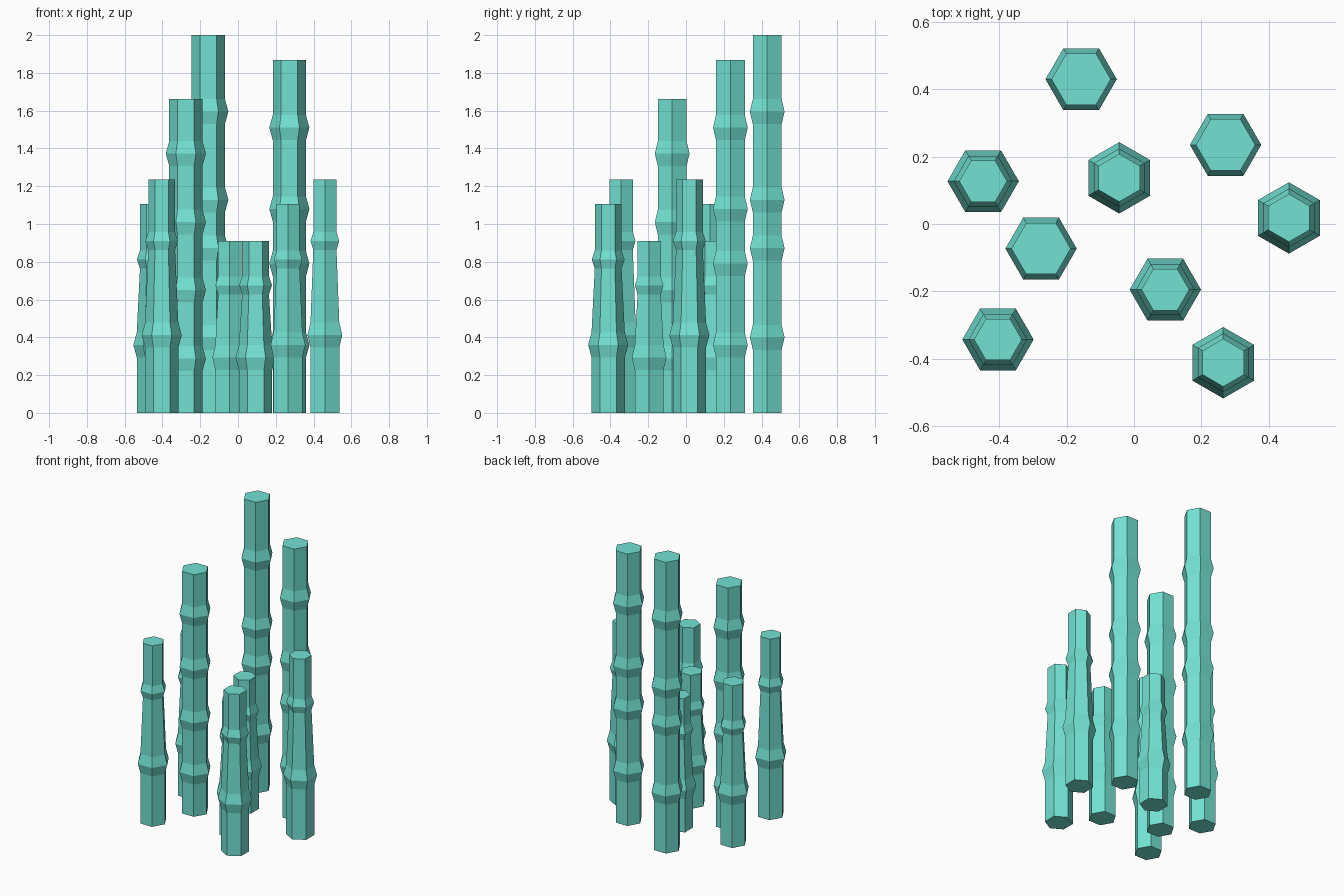
import bpy, bmesh
from math import cos, sin, radians

if "Cube" in bpy.data.objects:
    bpy.data.objects.remove(bpy.data.objects["Cube"])

mat = bpy.data.materials.new("teal")
mat.diffuse_color = (0.17, 0.76, 0.65, 1)
mat.use_nodes = True
mat.node_tree.nodes["Principled BSDF"].inputs["Base Color"].default_value = mat.diffuse_color

R_BODY, R_RING, H_RING = 0.088, 0.106, 0.066
R_TIP, R_TIP_RING, H_TIP_RING = 0.071, 0.087, 0.048


def stalk(name, x, y, turn, profile):
    """Hexagonal column lofted through (radius, z) levels."""
    bm = bmesh.new()
    loops = []
    for r, z in profile:
        angles = [radians(60 * i + turn) for i in range(6)]
        loops.append([bm.verts.new((r * cos(a), r * sin(a), z)) for a in angles])
    for low, up in zip(loops, loops[1:]):
        for i in range(6):
            j = (i + 1) % 6
            bm.faces.new((low[i], low[j], up[j], up[i]))
    bm.faces.new(loops[0][::-1])
    bm.faces.new(loops[-1])
    mesh = bpy.data.meshes.new(name)
    bm.to_mesh(mesh)
    bm.free()
    mesh.materials.append(mat)
    obj = bpy.data.objects.new(name, mesh)
    obj.location = (x, y, 0)
    bpy.context.collection.objects.link(obj)


def ring(z, body, bulge, half):
    return [(body, z - half), (bulge, z), (body, z + half)]


def tall_profile(height, nodes):
    p = [(R_BODY, 0)]
    for z in nodes:
        p += ring(z, R_BODY, R_RING, H_RING)
    return p + [(R_BODY, height)]


def short_profile(height, low, high):
    # The segment between the two rings tapers to the thin tip
    return ([(R_BODY, 0)] + ring(low, R_BODY, R_RING, H_RING)
            + ring(high, R_TIP, R_TIP_RING, H_TIP_RING) + [(R_TIP, height)])


# Tall straight stalks with four rings
tall = [
    (-0.157, 0.430, 2.00, (0.40, 0.872, 1.128, 1.595)),
    (0.272, 0.235, 1.868, (0.36, 0.79, 1.08, 1.51)),
    (-0.276, -0.073, 1.663, (0.287, 0.65, 1.01, 1.373)),
]
for n, (x, y, h, nodes) in enumerate(tall, 1):
    stalk(f"tall_stalk_{n}", x, y, 0, tall_profile(h, nodes))

# Short tapered stalks, three sizes, each in two orientations
sizes = {"s": (0.91, 0.293, 0.675), "m": (1.105, 0.36, 0.812), "l": (1.235, 0.412, 0.91)}
short = [
    (-0.448, 0.127, 0, "m"), (0.265, -0.412, 30, "m"),
    (0.093, -0.195, 0, "s"), (-0.044, 0.137, 30, "s"),
    (-0.404, -0.343, 0, "l"), (0.460, 0.018, 30, "l"),
]
for n, (x, y, turn, size) in enumerate(short, 1):
    stalk(f"short_stalk_{n}", x, y, turn, short_profile(*sizes[size]))
